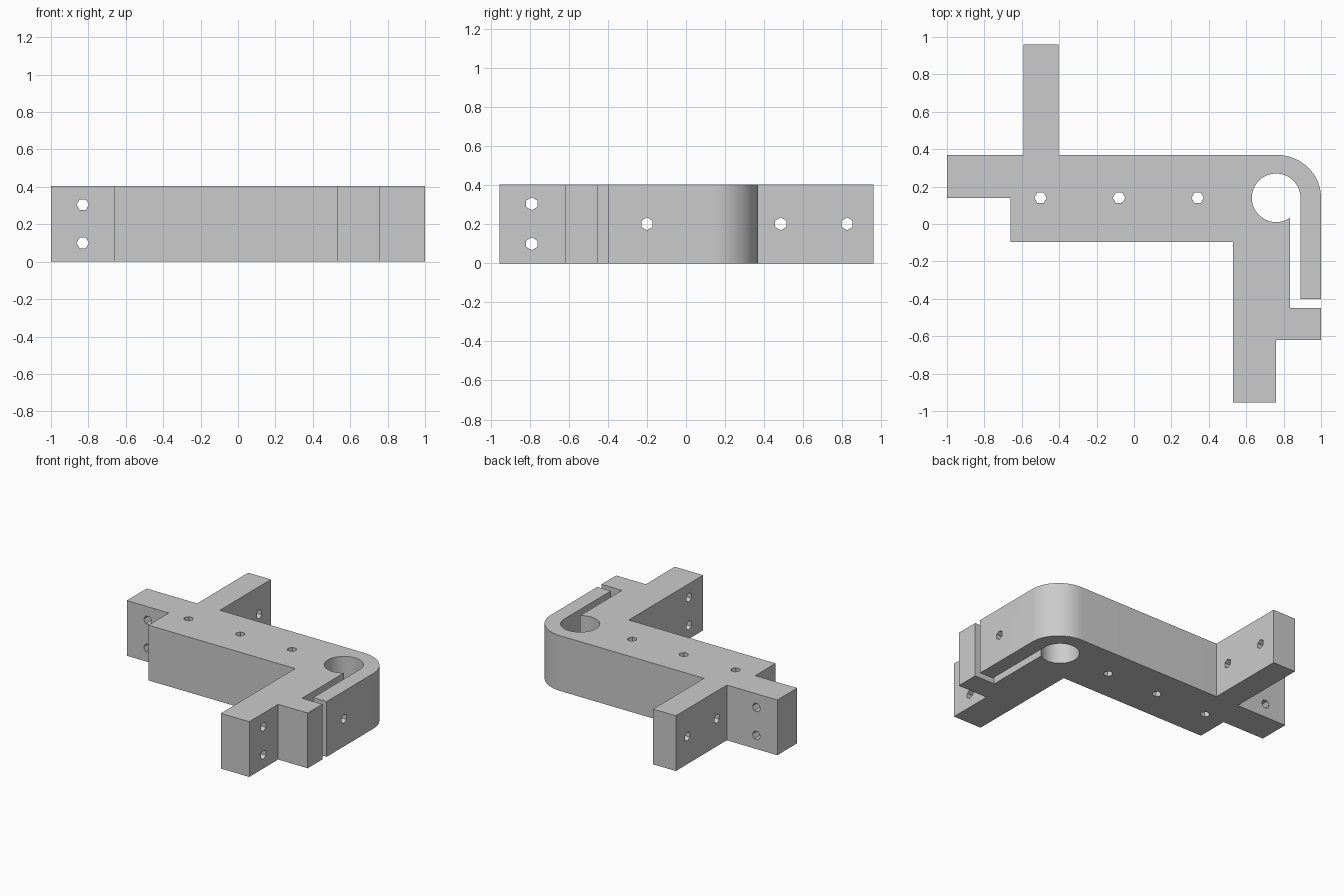
import bpy, bmesh
from math import cos, sin, radians, acos, degrees
from mathutils import Matrix, Vector

old = bpy.data.objects.get("Cube")
if old:
    bpy.data.objects.remove(old, do_unlink=True)

HEIGHT = 0.405
MID = HEIGHT / 2
BORE = Vector((0.76, 0.14))
BORE_R = 0.13
SLOT_IN, SLOT_OUT = 0.835, 0.89


def arc(center, rx, ry, start, end, steps):
    angles = [radians(start + (end - start) * i / steps) for i in range(steps + 1)]
    return [(center[0] + rx * cos(a), center[1] + ry * sin(a)) for a in angles]


def add_prism(bm, points, depth, matrix):
    """Extrude a flat outline along local z, then place it."""
    face = bm.faces.new([bm.verts.new((x, y, 0)) for x, y in points])
    result = bmesh.ops.extrude_face_region(bm, geom=[face])
    top = [v for v in result["geom"] if isinstance(v, bmesh.types.BMVert)]
    bmesh.ops.translate(bm, verts=top, vec=(0, 0, depth))
    bmesh.ops.transform(bm, matrix=matrix, verts=list(face.verts) + top)


def make_object(name, bm):
    bmesh.ops.recalc_face_normals(bm, faces=bm.faces[:])
    mesh = bpy.data.meshes.new(name)
    bm.to_mesh(mesh)
    bm.free()
    obj = bpy.data.objects.new(name, mesh)
    bpy.context.collection.objects.link(obj)
    return obj


# Bracket outline, with the clamp bore and its slot as one open notch
slot_angle = -degrees(acos((SLOT_IN - BORE.x) / BORE_R))
outline = [
    (-1, 0.14), (-0.66, 0.14), (-0.66, -0.095), (0.53, -0.095),
    (0.53, -0.955), (0.76, -0.955), (0.76, -0.62), (1, -0.62),
    (1, -0.45), (SLOT_IN, -0.45),
]
outline += arc(BORE, BORE_R, BORE_R, 360 + slot_angle, 0, 48)
outline += [(SLOT_OUT, -0.4), (1, -0.4)]
outline += arc(BORE, 0.24, 0.23, 0, 90, 24)
outline += [(-0.405, 0.37), (-0.405, 0.96), (-0.59, 0.96), (-0.59, 0.37), (-1, 0.37)]

bm = bmesh.new()
add_prism(bm, outline, HEIGHT, Matrix())
bracket = make_object("clamp_bracket", bm)

# Six-sided screw holes: axis, center, length
holes = [("Z", (x, 0.14, MID), 0.6) for x in (-0.5, -0.08, 0.34)]
holes += [("Y", (-0.83, 0.255, z), 0.4) for z in (0.1, 0.305)]
holes += [("X", (0.645, -0.79, z), 0.4) for z in (0.1, 0.305)]
holes += [("X", (-0.5, y, MID), 0.4) for y in (0.485, 0.825)]
holes += [("X", (0.765, -0.2, MID), 0.7)]
turns = {
    "X": Matrix.Rotation(radians(90), 4, "Y"),
    "Y": Matrix.Rotation(radians(90), 4, "X"),
    "Z": Matrix(),
}
hexagon = arc((0, 0), 0.033, 0.033, 0, 300, 5)
bm = bmesh.new()
for axis, center, length in holes:
    place = Matrix.Translation(center) @ turns[axis] @ Matrix.Translation((0, 0, -length / 2))
    add_prism(bm, hexagon, length, place)
cutter = make_object("screw_hole_cutter", bm)
cutter.hide_render = True

cut = bracket.modifiers.new("screw_holes", "BOOLEAN")
cut.operation = "DIFFERENCE"
cut.solver = "EXACT"
cut.object = cutter
bpy.ops.object.select_all(action="DESELECT")
bracket.select_set(True)
bpy.context.view_layer.objects.active = bracket
bpy.ops.object.modifier_apply(modifier=cut.name)
bpy.data.objects.remove(cutter, do_unlink=True)

# Plain grey finish, smooth only around the curves
grey = bpy.data.materials.new("light_grey")
grey.use_nodes = True
color = (0.6, 0.6, 0.6, 1)
grey.diffuse_color = color
grey.node_tree.nodes["Principled BSDF"].inputs["Base Color"].default_value = color
bracket.data.materials.clear()
bracket.data.materials.append(grey)
bpy.ops.object.shade_smooth_by_angle(angle=radians(30))
